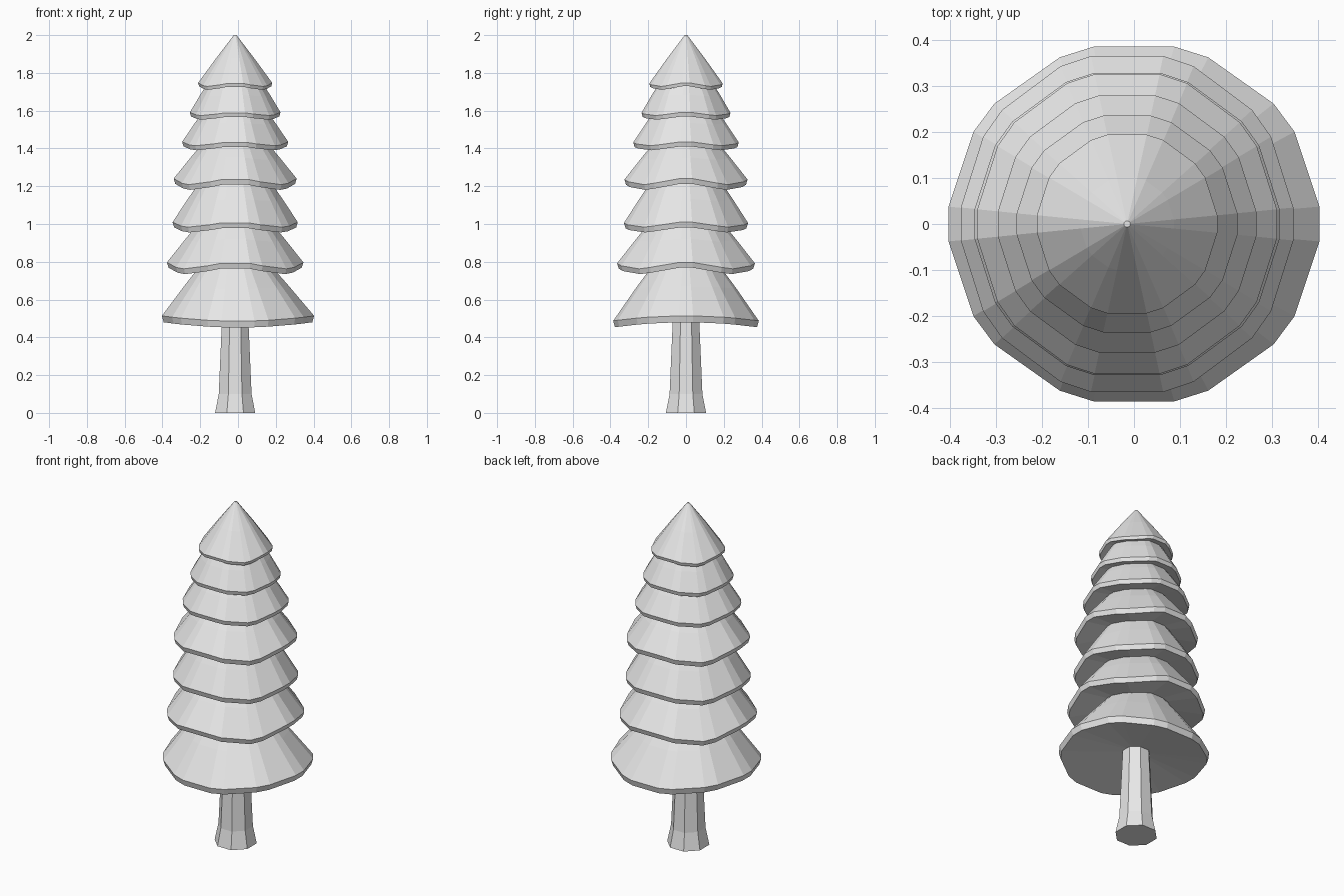
import bpy, bmesh
from math import cos, sin, radians

cube = bpy.data.objects.get("Cube")
if cube:
    bpy.data.objects.remove(cube, do_unlink=True)

grey = bpy.data.materials.new("light_grey")
grey.use_nodes = True
colour = (0.8, 0.8, 0.8, 1)
grey.diffuse_color = colour
grey.node_tree.nodes["Principled BSDF"].inputs["Base Color"].default_value = colour

# Ten-sided outline with every corner cut, and a plain eight-sided one
TIER_ANGLES = [radians(36 * i + d) for i in range(10) for d in (-5.5, 5.5)]
TRUNK_ANGLES = [radians(45 * i + 22.5) for i in range(8)]
AXIS = -0.015


def loft(name, angles, rings, lobes=4, depth=1.0, hollow=0.0):
    """Stack rings of (radius, height, centre x, wave), listed top to bottom."""
    bm = bmesh.new()
    loops = []
    for r, z, cx, wave in rings:
        loops.append([bm.verts.new((cx + r * cos(a), r * depth * sin(a),
                                    z + wave * cos(lobes * a)))
                      for a in angles])
    n = len(angles)
    for up, low in zip(loops, loops[1:]):
        for i in range(n):
            j = (i + 1) % n
            bm.faces.new((up[i], low[i], low[j], up[j]))
    bm.faces.new(loops[0])
    # Underside fan, its hub raised by the hollow
    hub = bm.verts.new((AXIS, 0, rings[-1][1] + hollow))
    for i in range(n):
        bm.faces.new((loops[-1][(i + 1) % n], loops[-1][i], hub))
    bmesh.ops.recalc_face_normals(bm, faces=bm.faces)
    mesh = bpy.data.meshes.new(name)
    bm.to_mesh(mesh)
    bm.free()
    mesh.materials.append(grey)
    bpy.context.collection.objects.link(bpy.data.objects.new(name, mesh))


# Branch tiers: rim radius, centre x, rim height, inner radius, inner height,
# wave, lip, lobes, depth
TIERS = [
    (0.405, 0.0, 0.50, 0.155, 0.82, 0.014, 0.034, 2, 0.975),
    (0.363, AXIS, 0.78, 0.165, 1.04, 0.018, 0.028, 4, 1.03),
    (0.333, AXIS, 0.997, 0.17, 1.25, 0.014, 0.028, 4, 1.01),
    (0.327, AXIS, 1.225, 0.145, 1.46, 0.017, 0.028, 4, 1.02),
    (0.282, AXIS, 1.425, 0.145, 1.63, 0.011, 0.024, 4, 1.015),
    (0.241, AXIS, 1.583, 0.13, 1.77, 0.009, 0.022, 4, 1.0),
    (0.197, AXIS, 1.738, 0.007, 2.0, 0.01, 0.018, 4, 1.01),
]
for i, (r, cx, z, r_in, z_in, wave, lip, lobes, depth) in enumerate(TIERS):
    loft(f"branch_tier_{i + 1}", TIER_ANGLES, [
        (r_in, z_in, AXIS, 0),
        ((r + r_in) / 2, (z + z_in) / 2 + 0.004, (cx + AXIS) / 2, wave * 0.4),
        (r, z, cx, wave),
        (r * 0.975, z - lip, cx, wave),
    ], lobes, depth, hollow=0.05)

# Trunk with flared foot
loft("trunk", TRUNK_ANGLES, [
    (0.073, 0.55, AXIS, 0),
    (0.094, 0.1, AXIS, 0),
    (0.115, 0.0, AXIS, 0),
])
